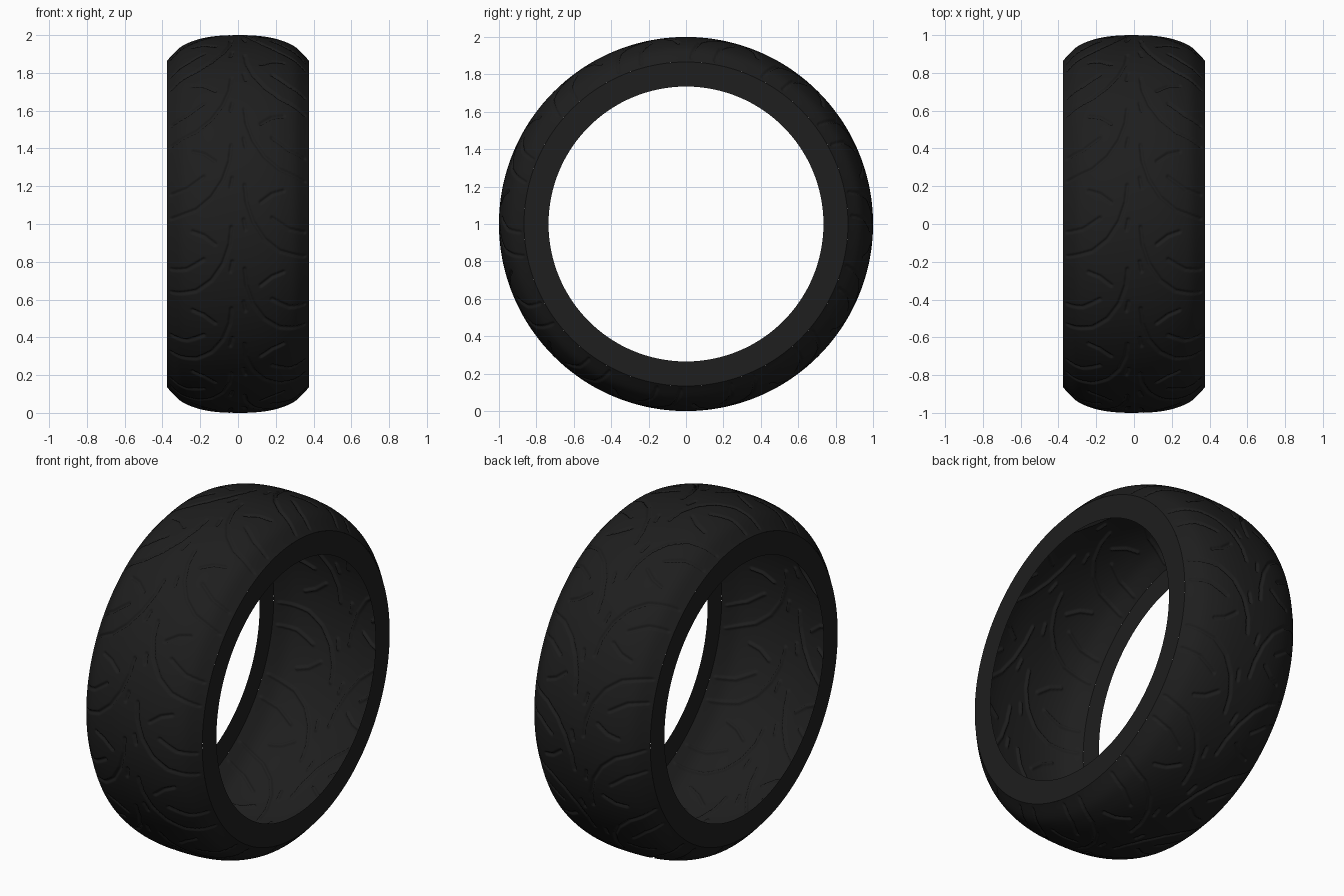
import bpy, math
from mathutils import Vector

if "Cube" in bpy.data.objects:
    bpy.data.objects.remove(bpy.data.objects["Cube"])

REPEATS = 14            # tread pattern repeats around the tyre
NA, NX = 64, 124        # grid steps per repeat, and across the tread
HALF, R_EDGE, R_BEAD = 0.375, 0.866, 0.735
PITCH = 2 * math.pi / REPEATS * 0.97
GROOVE_W, DEPTH = 0.011, 0.010

# crown profile: (distance from centre line, radius)
CROWN = [(0, 1), (.1, .9965), (.18, .985), (.25, .964), (.31, .932), (HALF, R_EDGE)]

# grooves of the left half: (x, height along the circumference)
GROOVES = [
    [(-.035, .42), (-.045, .33), (-.08, .23), (-.14, .14), (-.22, .075), (-.35, .03)],
    [(-.24, .395), (-.18, .375), (-.12, .33)],
    [(-.35, .17), (-.27, .19), (-.18, .25)],
    [(-.03, .24), (-.04, .19)],
]


def crown_radius(x):
    x = abs(x)
    # smooth interpolation through the profile points
    n = len(CROWN)
    for k in range(n - 1):
        (x0, r0), (x1, r1) = CROWN[k], CROWN[k + 1]
        if x <= x1 + 1e-9:
            def slope(i):
                if i == 0:
                    return 0.0
                a, b = CROWN[i - 1], CROWN[min(i + 1, n - 1)]
                return (b[1] - a[1]) / (b[0] - a[0])
            h = x1 - x0
            t = (x - x0) / h
            return ((2*t**3 - 3*t*t + 1) * r0 + (t**3 - 2*t*t + t) * h * slope(k)
                    + (3*t*t - 2*t**3) * r1 + (t**3 - t*t) * h * slope(k + 1))
    return R_EDGE


def segments():
    segs = []
    for line in GROOVES:
        for a, b in zip(line, line[1:]):
            for shift in (-2, -1, 0, 1):
                o = shift * PITCH
                segs.append((a[0], a[1] + o, b[0], b[1] + o))
                # mirrored half, moved on by half a pitch
                m = o + PITCH / 2
                segs.append((-a[0], a[1] + m, -b[0], b[1] + m))
    pad = 0.03
    return [s for s in segs
            if max(s[1], s[3]) > -pad and min(s[1], s[3]) < PITCH + pad]


SEGS = segments()


def groove_depth(x, s):
    best = 1.0
    for ax, ay, bx, by in SEGS:
        if abs(x - (ax + bx) / 2) > .12 or abs(s - (ay + by) / 2) > .12:
            continue
        dx, dy = bx - ax, by - ay
        t = max(0, min(1, ((x - ax) * dx + (s - ay) * dy) / (dx * dx + dy * dy)))
        best = min(best, math.hypot(x - ax - t * dx, s - ay - t * dy))
    f = max(0, min(1, (GROOVE_W - best) / (GROOVE_W * .6)))
    return DEPTH * f * f * (3 - 2 * f)


def ring_point(x, r, a):
    return Vector((x, -r * math.cos(a), 1 + r * math.sin(a)))


def make(name, verts, faces, mat):
    me = bpy.data.meshes.new(name)
    me.from_pydata(verts, [], faces)
    ob = bpy.data.objects.new(name, me)
    bpy.context.collection.objects.link(ob)
    me.materials.append(mat)
    for p in me.polygons:
        p.use_smooth = True
    return ob


rubber = bpy.data.materials.new("black_rubber")
rubber.diffuse_color = (0.013, 0.013, 0.013, 1)
rubber.use_nodes = True
rubber.node_tree.nodes["Principled BSDF"].inputs["Base Color"].default_value = rubber.diffuse_color

# tread: one grooved sector, repeated round the axle
xs = [-HALF + 2 * HALF * j / NX for j in range(NX + 1)]
base = [crown_radius(x) for x in xs]
sector = [[base[j] - groove_depth(xs[j], PITCH * i / NA) for j in range(NX + 1)]
          for i in range(NA)]
N = REPEATS * NA
verts = [ring_point(xs[j], sector[i % NA][j], 2 * math.pi * i / N)
         for i in range(N) for j in range(NX + 1)]
W = NX + 1
faces = [(i * W + j, i * W + j + 1, (i + 1) % N * W + j + 1, (i + 1) % N * W + j)
         for i in range(N) for j in range(NX)]
make("tread", verts, faces, rubber)

# flat sidewalls
M = 224
for side, label in ((-1, "left"), (1, "right")):
    v = [ring_point(side * HALF, r, 2 * math.pi * i / M)
         for i in range(M) for r in (R_EDGE, R_BEAD)]
    f = []
    for i in range(M):
        k = (i + 1) % M
        q = (2 * i, 2 * k, 2 * k + 1, 2 * i + 1)
        f.append(q if side > 0 else q[::-1])
    make(label + "_sidewall", v, f, rubber)
